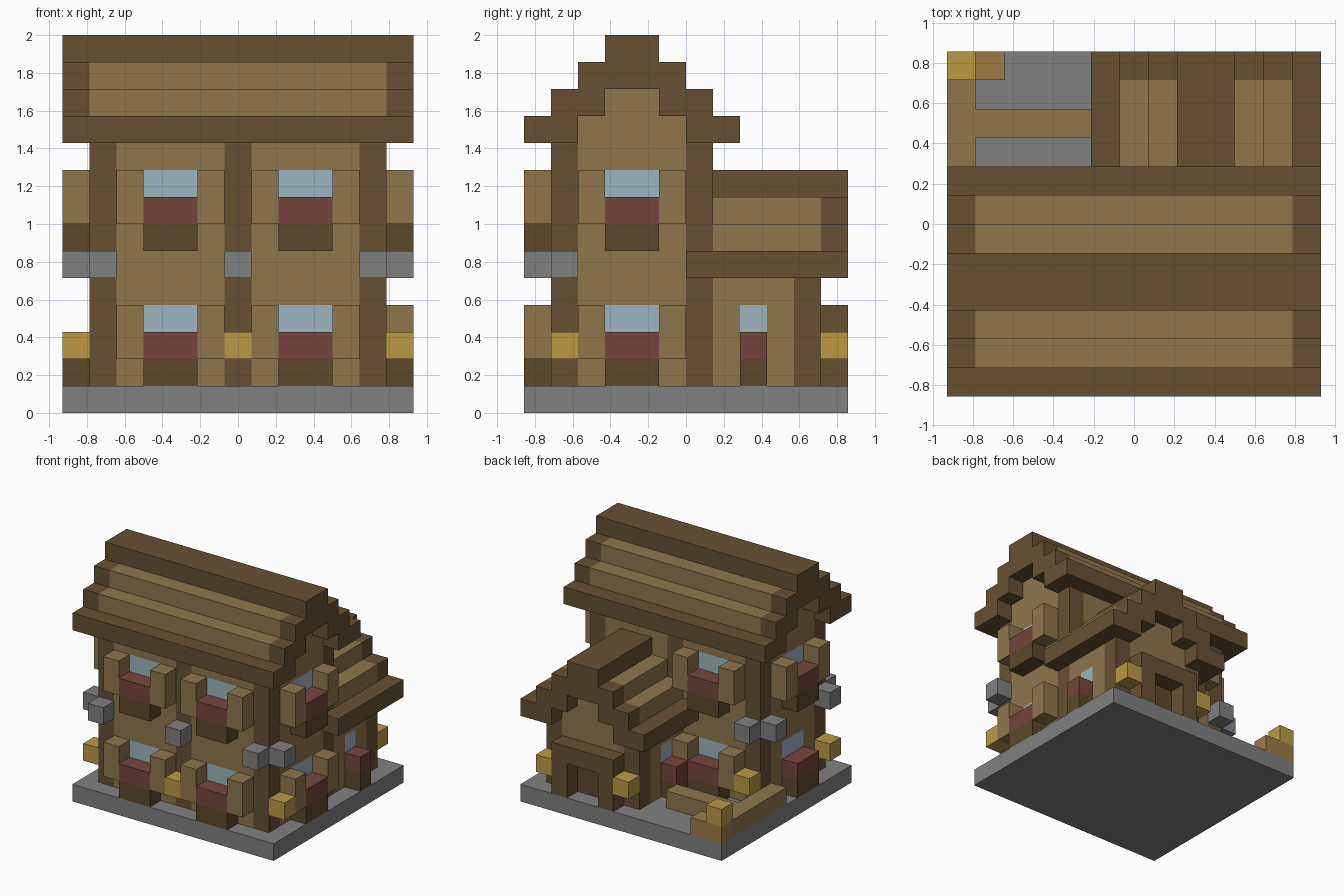
import bpy, bmesh
from mathutils import Vector

cube = bpy.data.objects.get("Cube")
if cube:
    bpy.data.objects.remove(cube)

U = 1 / 7                      # edge of one block
NX, NY = 13, 12                # footprint in blocks


def srgb(h):
    c = [int(h[i:i + 2], 16) / 255 for i in (0, 2, 4)]
    return [v / 12.92 if v < 0.04045 else ((v + 0.055) / 1.055) ** 2.4 for v in c] + [1]


def material(name, h):
    m = bpy.data.materials.new(name)
    m.use_nodes = True
    m.diffuse_color = srgb(h)
    bsdf = next(n for n in m.node_tree.nodes if n.type == 'BSDF_PRINCIPLED')
    bsdf.inputs["Base Color"].default_value = srgb(h)
    return m


MATS = {
    "plank": material("plank tan", "8F764B"),
    "log": material("log brown", "675033"),
    "crate": material("planter brown", "5C482C"),
    "stone": material("stone grey", "808080"),
    "gold": material("lamp gold", "BB9A45"),
    "red": material("flower red", "75463C"),
    "glass": material("glass blue", "9CB5C0"),
    "bench": material("bench end", "9E7B45"),
}
cells = {}


def fill(part, mat, x, y, z):
    """Fill block ranges (inclusive pairs or single numbers); later parts replace earlier."""
    rng = [range(r, r + 1) if isinstance(r, int) else range(r[0], r[1] + 1) for r in (x, y, z)]
    for i in rng[0]:
        for j in rng[1]:
            for k in rng[2]:
                cells[i, j, k] = (part, mat)


# base slab and main house walls
fill("base", "stone", (0, 12), (0, 11), 0)
fill("house_walls", "plank", (1, 11), (1, 6), (1, 9))
fill("gable_walls", "plank", (1, 11), (2, 5), 10)
fill("gable_walls", "plank", (1, 11), (3, 4), 11)
for x in (1, 6, 11):
    for y in (1, 6):
        fill("house_posts", "log", x, y, (1, 9))

# main stepped roof: tan courses with dark ends, eaves and ridge
for step in range(3):
    for y in (step, step + 1, 6 - step, 7 - step):
        fill("main_roof", "plank", (1, 11), y, 10 + step)
        for x in (0, 12):
            fill("roof_trim", "log", x, y, 10 + step)
for x in (0, 12):
    fill("roof_trim", "log", x, (2, 5), 12)
for y in (0, 7):
    fill("eaves", "log", (0, 12), y, 10)
fill("ridge", "log", (0, 12), (3, 4), 13)

# rear wing walls and posts
fill("wing_walls", "plank", (6, 11), (7, 10), (1, 4))
fill("wing_walls", "plank", (7, 10), (7, 10), 5)
fill("wing_walls", "plank", (8, 9), (7, 10), 6)
for x in (6, 11):
    fill("wing_posts", "log", x, 10, (1, 4))

# rear wing stepped roof
for step in range(3):
    for x in (5 + step, 6 + step, 11 - step, 12 - step):
        fill("wing_roof", "plank", x, (7, 10), 5 + step)
        fill("wing_roof_trim", "log", x, 11, 5 + step)
for x in (5, 12):
    fill("wing_eaves", "log", x, (7, 11), 5)
fill("wing_eaves", "log", 12, 6, 5)
fill("wing_ridge", "log", (8, 9), (7, 11), 8)

# porch around the rear door
fill("porch", "log", (7, 10), 11, 3)
for x in (7, 10):
    fill("porch", "log", x, 11, (1, 2))
fill("door", "crate", (8, 9), 10, (1, 2))


def window(axis, start, width, wall, out, sill, shutters=True):
    """Glass in a wall with a planter, flowers and shutters one block outside it."""
    def put(part, mat, a, depth, z):
        x, y = (a, depth) if axis == "x" else (depth, a)
        fill(part, mat, x, y, z)
    span = (start, start + width - 1)
    put("window_glass", "glass", span, wall, (sill + 1, sill + 2))
    put("planters", "crate", span, wall + out, sill)
    put("flowers", "red", span, wall + out, sill + 1)
    if shutters:
        for a in (start - 1, start + width):
            put("shutters", "plank", a, wall + out, (sill + 1, sill + 2))


# windows on both floors
for sill in (1, 6):
    window("x", 3, 2, 1, -1, sill)
    window("x", 8, 2, 1, -1, sill)
    window("x", 3, 2, 6, 1, sill)
    window("y", 3, 2, 11, 1, sill)
    window("y", 3, 2, 1, -1, sill, shutters=sill > 1)
window("y", 8, 1, 11, 1, 1, shutters=False)
window("y", 8, 1, 6, -1, 1, shutters=False)

# garden fence
fill("fence", "plank", 0, (6, 10), 1)
fill("fence", "plank", (1, 4), 9, 1)
fill("fence", "bench", (0, 1), 11, 1)

# gold lamps and stone brackets
for x, y in ((0, 1), (12, 1), (6, 0), (1, 7), (6, 11), (11, 11), (0, 11)):
    fill("lamps", "gold", x, y, 2)
for x, y in ((1, 0), (11, 0), (6, 0), (0, 1), (12, 1), (1, 7), (0, 6)):
    fill("brackets", "stone", x, y, 5)


# turn each part into a mesh of its exposed faces
def build(part):
    bm = bmesh.new()
    names = sorted({m for p, m in cells.values() if p == part})
    for cell, (p, mat) in cells.items():
        if p != part:
            continue
        centre = Vector(cell) + Vector((0.5, 0.5, 0.5))
        for axis in range(3):
            for sign in (-1, 1):
                near = list(cell)
                near[axis] += sign
                if tuple(near) in cells:
                    continue
                n, a, b = Vector(), Vector(), Vector()
                n[axis] = sign / 2
                a[(axis + 1) % 3] = 0.5
                b[(axis + 2) % 3] = sign / 2
                corners = [centre + n + s * a + t * b for s, t in ((-1, -1), (1, -1), (1, 1), (-1, 1))]
                face = bm.faces.new([bm.verts.new((c - Vector((NX / 2, NY / 2, 0))) * U) for c in corners])
                face.material_index = names.index(mat)
    bmesh.ops.remove_doubles(bm, verts=bm.verts, dist=0.001)
    bmesh.ops.dissolve_limit(bm, angle_limit=0.01, verts=bm.verts, edges=bm.edges, delimit={'MATERIAL'})
    mesh = bpy.data.meshes.new(part)
    bm.to_mesh(mesh)
    bm.free()
    for m in names:
        mesh.materials.append(MATS[m])
    bpy.context.collection.objects.link(bpy.data.objects.new(part, mesh))


for part in sorted({p for p, _ in cells.values()}):
    build(part)
